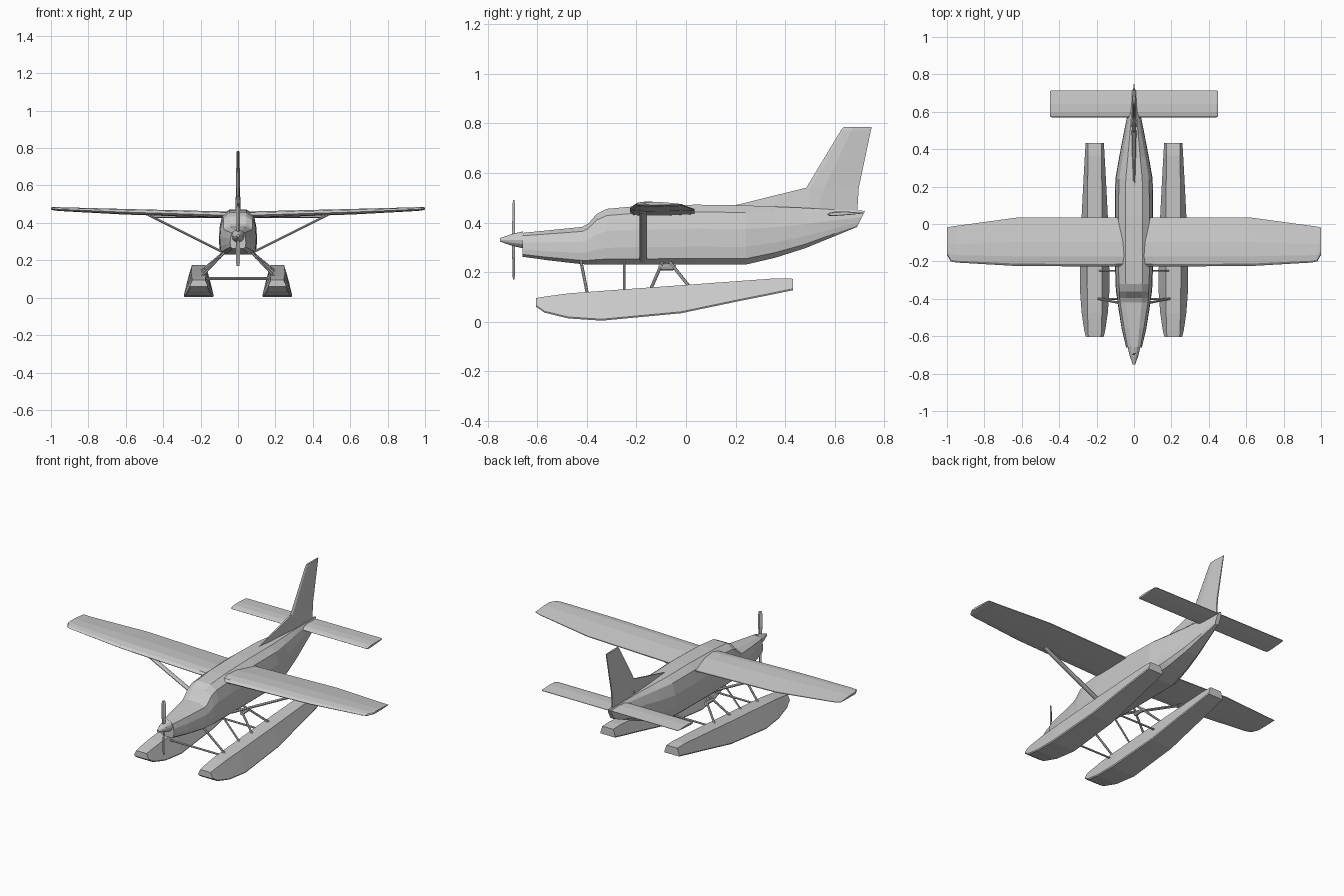
import bpy, bmesh
from mathutils import Vector


def loft(name, rings, mirror=False):
    """Skin a list of equal-length closed rings and cap both ends."""
    bm = bmesh.new()
    rows = [[bm.verts.new(p) for p in r] for r in rings]
    n = len(rows[0])
    for a, b in zip(rows, rows[1:]):
        for i in range(n):
            j = (i + 1) % n
            bm.faces.new((a[i], a[j], b[j], b[i]))
    bm.faces.new(rows[0])
    bm.faces.new(rows[-1])
    bmesh.ops.recalc_face_normals(bm, faces=bm.faces[:])
    me = bpy.data.meshes.new(name)
    bm.to_mesh(me)
    bm.free()
    ob = bpy.data.objects.new(name, me)
    bpy.context.collection.objects.link(ob)
    if mirror:
        ob.modifiers.new("mirror", 'MIRROR')
    return ob


def strut(name, a, b, w=0.006, d=0.006, mirror=True):
    """Eight-sided bar from a to b; w is across, d is along y."""
    a, b = Vector(a), Vector(b)
    ax = (b - a).normalized()
    side = ax.cross(Vector((0, 1, 0))).normalized()
    fore = side.cross(ax)
    prof = [(1, .4), (.4, 1), (-.4, 1), (-1, .4), (-1, -.4), (-.4, -1), (.4, -1), (1, -.4)]
    return loft(name, [[p + side * u * w + fore * v * d for u, v in prof] for p in (a, b)], mirror)


# Fuselage: y, bottom z, top z, half width, shoulder half width
stations = [
    (-0.66, 0.262, 0.358, 0.042, 0.034),
    (-0.56, 0.248, 0.368, 0.066, 0.052),
    (-0.42, 0.232, 0.382, 0.088, 0.074),
    (-0.395, 0.231, 0.395, 0.091, 0.077),
    (-0.36, 0.230, 0.435, 0.096, 0.078),
    (-0.32, 0.230, 0.455, 0.099, 0.080),
    (-0.20, 0.230, 0.466, 0.102, 0.084),
    (0.04, 0.230, 0.472, 0.102, 0.084),
    (0.24, 0.230, 0.469, 0.100, 0.080),
    (0.36, 0.258, 0.464, 0.079, 0.060),
    (0.48, 0.296, 0.459, 0.056, 0.040),
    (0.60, 0.345, 0.452, 0.032, 0.021),
    (0.69, 0.382, 0.447, 0.013, 0.009),
]
rings = []
for y, zb, zt, w, s in stations:
    h = zt - zb
    half = [(0.68 * w, zb), (0.95 * w, zb + 0.1 * h), (w, zb + 0.3 * h),
            (w * 0.97, zb + 0.6 * h), (s, zt - 0.12 * h), (s * 0.55, zt)]
    rings.append([(x, y, z) for x, z in half] + [(-x, y, z) for x, z in reversed(half)])
# slant the tail end so the top overhangs the bottom
rings[-1] = [(x, 0.69 + 0.032 * (z - 0.382) / 0.065, z) for x, y, z in rings[-1]]
loft("fuselage", rings)


# Lifting surfaces: x, leading y, trailing y, leading z, trailing z, thickness
def airfoil(x, yl, yt, zl, zt, t):
    prof = [(0, 0), (.05, .4), (.2, .62), (.5, .58), (1, .08),
            (1, -.08), (.6, -.3), (.2, -.4), (.05, -.3)]
    return [(x, yl + (yt - yl) * u, zl + (zt - zl) * u + t * v) for u, v in prof]


def surface(name, sections):
    left = [airfoil(-s[0], *s[1:]) for s in reversed(sections) if s[0] > 0]
    loft(name, left + [airfoil(*s) for s in sections])


surface("wing", [
    (0.0, -0.227, 0.035, 0.440, 0.436, 0.034),
    (0.10, -0.227, 0.035, 0.442, 0.437, 0.034),
    (0.62, -0.225, 0.035, 0.458, 0.452, 0.029),
    (0.95, -0.206, -0.010, 0.472, 0.468, 0.020),
    (0.98, -0.200, -0.014, 0.474, 0.471, 0.018),
    (1.0, -0.165, -0.020, 0.476, 0.474, 0.012),
])
surface("tailplane", [
    (0.0, 0.570, 0.715, 0.432, 0.438, 0.017),
    (0.44, 0.570, 0.715, 0.432, 0.438, 0.017),
    (0.448, 0.575, 0.710, 0.432, 0.438, 0.012),
])


# Fin with rudder, and the dorsal fillet ahead of it
def blade(yl, yt, z, t):
    prof = [(0, 0), (.08, .6), (.35, 1), (1, .3), (1, -.3), (.35, -1), (.08, -.6)]
    return [(v * t, yl + (yt - yl) * u, z) for u, v in prof]


loft("fin", [blade(0.44, 0.690, 0.43, 0.014), blade(0.485, 0.697, 0.54, 0.012),
             blade(0.625, 0.746, 0.772, 0.008), blade(0.635, 0.749, 0.785, 0.006)])
loft("dorsal_fillet", [
    [(-w, y, 0.445), (w, y, 0.445), (w * 0.35, y, z), (-w * 0.35, y, z)]
    for y, z, w in ((0.20, 0.470, 0.008), (0.37, 0.512, 0.012), (0.50, 0.544, 0.014))])

# Floats: y, bottom z, top z, bottom half width, top half width
FX = 0.21
float_stations = [
    (-0.605, 0.060, 0.095, 0.047, 0.034), (-0.57, 0.036, 0.101, 0.056, 0.036),
    (-0.475, 0.013, 0.114, 0.070, 0.038), (-0.34, 0.004, 0.124, 0.080, 0.040),
    (-0.02, 0.034, 0.147, 0.073, 0.040), (0.20, 0.080, 0.163, 0.062, 0.038),
    (0.365, 0.113, 0.175, 0.053, 0.036), (0.432, 0.127, 0.173, 0.049, 0.036)]
for name, cx in (("left_float", -FX), ("right_float", FX)):
    # chines sit just above the flat bottom
    loft(name, [[(cx - b * 0.96, y, zb), (cx + b * 0.96, y, zb), (cx + b, y, zb + 0.006),
                 (cx + t, y, zt), (cx - t, y, zt), (cx - b, y, zb + 0.006)]
                for y, zb, zt, b, t in float_stations])

# Float struts and spreader bars
strut("front_float_strut", (0.065, -0.425, 0.25), (0.195, -0.398, 0.112))
strut("middle_float_strut", (0.075, -0.25, 0.245), (0.19, -0.25, 0.12), 0.005, 0.005)
strut("rear_strut_forward", (0.08, -0.095, 0.24), (0.20, -0.145, 0.125))
strut("rear_strut_aft", (0.08, -0.065, 0.24), (0.20, 0.015, 0.14))
strut("rear_strut_bridge", (0.100, -0.11, 0.216), (0.1001, -0.04, 0.218), 0.010, 0.010)
strut("front_spreader", (-FX, -0.40, 0.10), (FX, -0.40, 0.10), 0.005, 0.005, False)
strut("rear_spreader", (-FX, -0.02, 0.105), (FX, -0.02, 0.105), 0.005, 0.005, False)

# Wing struts
strut("wing_strut", (0.085, -0.172, 0.245), (0.48, -0.172, 0.443), 0.006, 0.015)

# Spinner
bpy.ops.mesh.primitive_cone_add(vertices=12, radius1=0.034, radius2=0.024, depth=0.045,
                                location=(0, -0.68, 0.33), rotation=(1.5708, 0, 0))
bpy.context.object.name = "spinner_base"
bpy.ops.mesh.primitive_cone_add(vertices=12, radius1=0.024, radius2=0.007, depth=0.048,
                                location=(0, -0.726, 0.33), rotation=(1.5708, 0, 0))
bpy.context.object.name = "spinner_tip"

# Two propeller blades: distance from hub, half width, half thickness
for name, s in (("upper_blade", 1), ("lower_blade", -1)):
    loft(name, [[(w, -0.695 + t * s, 0.33 + s * r), (0, -0.695 + t, 0.33 + s * r),
                 (-w, -0.695 - t * s, 0.33 + s * r), (0, -0.695 - t, 0.33 + s * r)]
                for r, w, t in ((0, 0.006, 0.006), (0.04, 0.007, 0.006), (0.07, 0.012, 0.006),
                                (0.14, 0.011, 0.005), (0.160, 0.007, 0.003))])
